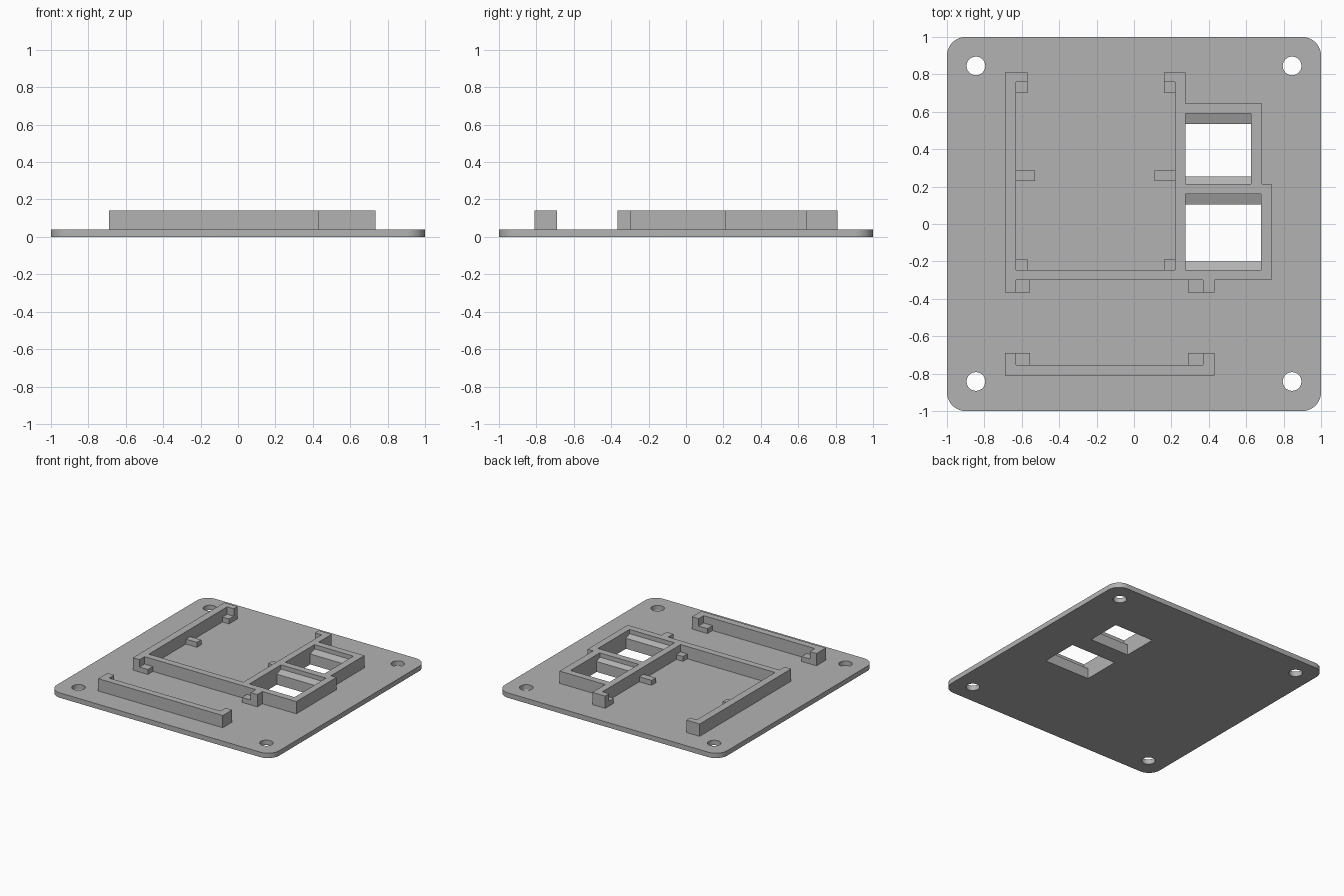
import bpy
import bmesh
from math import cos, sin, pi

default = bpy.data.objects.get("Cube")
if default:
    bpy.data.objects.remove(default, do_unlink=True)

BASE, TOP, POST = 0.04, 0.14, 0.08

grey = bpy.data.materials.new("plain_grey")
grey.use_nodes = True
grey.diffuse_color = (0.45, 0.45, 0.45, 1)
grey.node_tree.nodes["Principled BSDF"].inputs["Base Color"].default_value = grey.diffuse_color


def extrude(name, points, depth):
    """Solid made by sweeping a closed outline of 3D points along a vector."""
    bm = bmesh.new()
    face = bm.faces.new([bm.verts.new(p) for p in points])
    swept = bmesh.ops.extrude_face_region(bm, geom=[face])["geom"]
    bmesh.ops.translate(bm, vec=depth, verts=[v for v in swept if isinstance(v, bmesh.types.BMVert)])
    bmesh.ops.recalc_face_normals(bm, faces=bm.faces)
    mesh = bpy.data.meshes.new(name)
    bm.to_mesh(mesh)
    bm.free()
    obj = bpy.data.objects.new(name, mesh)
    bpy.context.collection.objects.link(obj)
    mesh.materials.append(grey)
    return obj


def slab(name, outline, bottom, top):
    return extrude(name, [(x, y, bottom) for x, y in outline], (0, 0, top - bottom))


def box(name, x0, x1, y0, y1, bottom, top):
    return slab(name, [(x0, y0), (x1, y0), (x1, y1), (x0, y1)], bottom, top)


def arc(cx, cy, radius, start, end, steps):
    angles = [start + (end - start) * i / steps for i in range(steps + 1)]
    return [(cx + radius * cos(a), cy + radius * sin(a)) for a in angles]


def cut(target, cutter):
    mod = target.modifiers.new("cut", "BOOLEAN")
    mod.operation = "DIFFERENCE"
    mod.solver = "EXACT"
    mod.object = cutter
    bpy.context.view_layer.objects.active = target
    bpy.ops.object.modifier_apply(modifier=mod.name)
    bpy.data.objects.remove(cutter, do_unlink=True)


# Base plate with rounded corners
radius = 0.1
inner = 1 - radius
outline = []
for i, (sx, sy) in enumerate([(1, 1), (-1, 1), (-1, -1), (1, -1)]):
    outline += arc(sx * inner, sy * inner, radius, i * pi / 2, (i + 1) * pi / 2, 12)
plate = slab("base_plate", outline, 0, BASE)

# Screw holes
for x in (-0.845, 0.845):
    for y in (-0.842, 0.845):
        ring = arc(x, y, 0.05, 0, 2 * pi, 32)[:-1]
        cut(plate, slab("hole_cutter", ring, -BASE, 2 * BASE))

# Tall walls around the board bay and the two sockets
frame = slab("socket_and_bay_walls", [
    (-0.69, 0.81), (-0.57, 0.81), (-0.57, 0.76), (-0.63, 0.76),
    (-0.63, -0.245), (0.22, -0.245), (0.22, 0.76), (0.16, 0.76),
    (0.16, 0.81), (0.275, 0.81), (0.275, 0.645), (0.685, 0.645),
    (0.685, 0.215), (0.735, 0.215), (0.735, -0.3), (0.43, -0.3),
    (0.43, -0.365), (0.37, -0.365), (0.37, -0.3), (-0.63, -0.3),
    (-0.63, -0.365), (-0.69, -0.365)], BASE, TOP)

# Sockets: open windows, each with a sloped retaining ledge at both ends
LEDGE_HIGH, LEDGE_LOW = 0.105, 0.085
sockets = {
    "upper": (0.275, 0.625, 0.215, 0.255, 0.535, 0.59),
    "lower": (0.275, 0.68, -0.245, -0.2, 0.105, 0.16),
}
for label, (x0, x1, y0, y1, y2, y3) in sockets.items():
    cut(frame, box("socket_cutter", x0, x1, y0, y3, 0, 2 * TOP))
    cut(plate, box("window_cutter", x0, x1, y1, y2, -BASE, 2 * BASE))
    for end, wall, lip in (("front", y0, y1), ("back", y3, y2)):
        profile = [(wall, BASE), (lip, BASE), (lip, LEDGE_LOW), (wall, LEDGE_HIGH)]
        extrude(f"{label}_socket_{end}_ledge", [(x0, y, z) for y, z in profile], (x1 - x0, 0, 0))

# Front bracket with hooked ends
slab("front_bracket", [
    (-0.69, -0.81), (0.43, -0.81), (0.43, -0.69), (0.37, -0.69),
    (0.37, -0.755), (-0.63, -0.755), (-0.63, -0.69), (-0.69, -0.69)], BASE, TOP)

# Low support posts in the corners of the bay and the bracket
for side, x0, x1 in (("right", -0.63, -0.57), ("left", 0.16, 0.22)):
    for end, y0, y1 in (("back", 0.7, 0.76), ("front", -0.245, -0.19)):
        box(f"bay_post_{end}_{side}", x0, x1, y0, y1, BASE, POST)
for side, x0, x1 in (("right", -0.63, -0.555), ("left", 0.29, 0.37)):
    for end, y0, y1 in (("back", -0.365, -0.3), ("front", -0.755, -0.69)):
        box(f"bracket_post_{end}_{side}", x0, x1, y0, y1, BASE, POST)

# Low side tabs halfway along the bay
for side, x0, x1 in (("right", -0.63, -0.53), ("left", 0.11, 0.22)):
    box(f"bay_tab_{side}", x0, x1, 0.23, 0.285, BASE, POST)

# Smooth the rounded corners and holes, keep the edges sharp
bpy.ops.object.select_all(action="DESELECT")
plate.select_set(True)
bpy.context.view_layer.objects.active = plate
bpy.ops.object.shade_smooth_by_angle()
